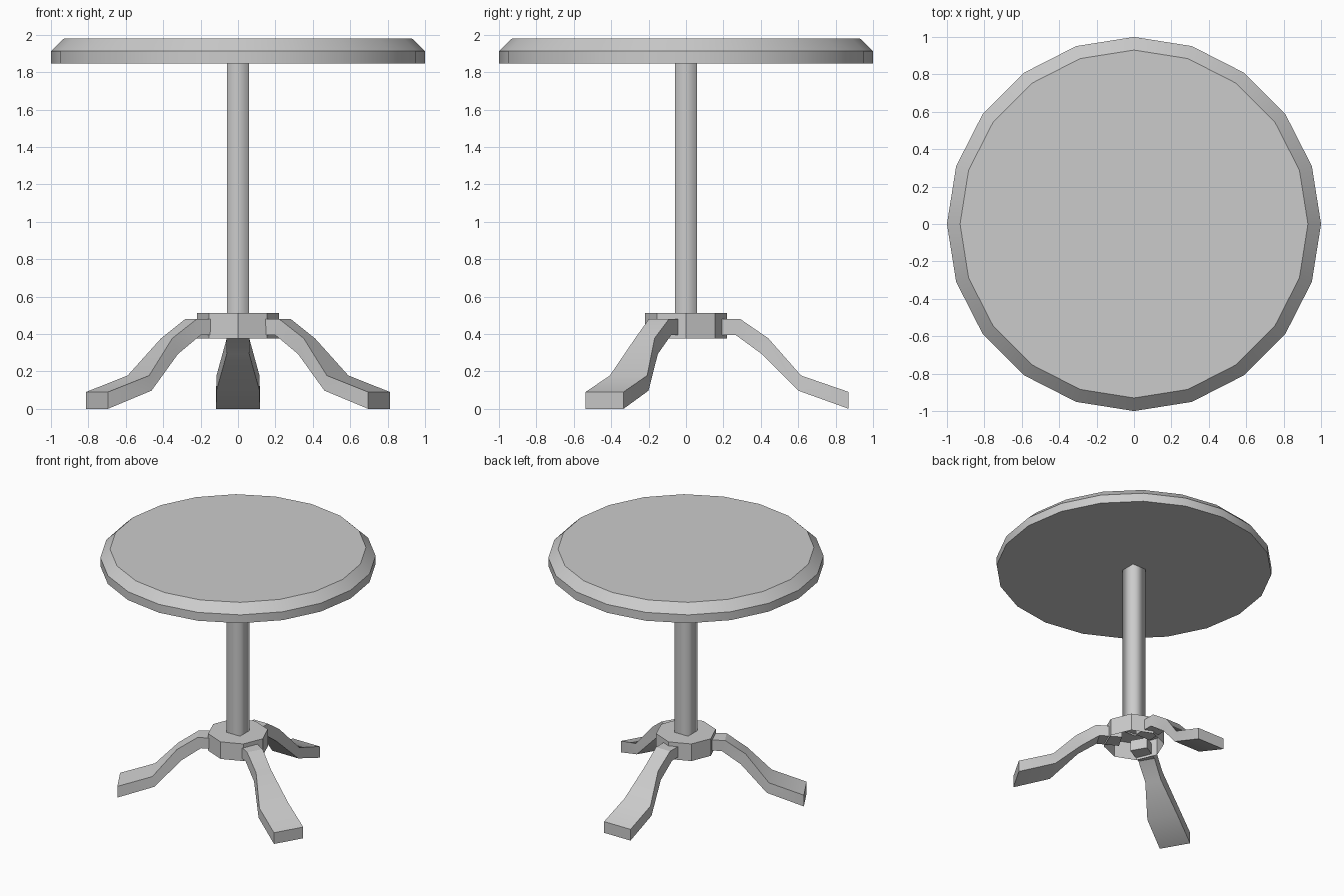
import bpy, bmesh
from math import cos, sin, radians, pi

if "Cube" in bpy.data.objects:
    bpy.data.objects.remove(bpy.data.objects["Cube"])


def make_object(name, rings, cap_first=True, cap_last=True, smooth_angle=None):
    """Skin a list of equally sized point rings into one mesh object."""
    bm = bmesh.new()
    loops = [[bm.verts.new(p) for p in ring] for ring in rings]
    n = len(rings[0])
    for a, b in zip(loops, loops[1:]):
        for i in range(n):
            j = (i + 1) % n
            bm.faces.new((a[i], a[j], b[j], b[i]))
    if cap_first:
        bm.faces.new(loops[0][::-1])
    if cap_last:
        bm.faces.new(loops[-1])
    bmesh.ops.recalc_face_normals(bm, faces=bm.faces[:])
    mesh = bpy.data.meshes.new(name)
    bm.to_mesh(mesh)
    bm.free()
    obj = bpy.data.objects.new(name, mesh)
    bpy.context.collection.objects.link(obj)
    if smooth_angle:
        bpy.ops.object.select_all(action='DESELECT')
        obj.select_set(True)
        bpy.context.view_layer.objects.active = obj
        bpy.ops.object.shade_smooth_by_angle(angle=radians(smooth_angle))
    return obj


def ring(radius, z, sides, turn=0.0):
    return [(radius * cos(turn + 2 * pi * i / sides),
             radius * sin(turn + 2 * pi * i / sides), z) for i in range(sides)]


# Round top with a chamfered upper rim
make_object("tabletop", [ring(1.0, 1.845, 20), ring(1.0, 1.912, 20),
                         ring(0.93, 1.98, 20)], smooth_angle=30)

# Square column, softly shaded, hidden ends left open
make_object("column", [ring(0.085, 0.50, 4, pi / 4), ring(0.085, 1.85, 4, pi / 4)],
            cap_first=False, cap_last=False, smooth_angle=120)

# Octagonal hub, open underneath
make_object("hub", [ring(0.22, 0.375, 8), ring(0.22, 0.512, 8)], cap_first=False)

# Leg stations: top (r, z), bottom (r, z), half width
STATIONS = [((0.10, 0.48), (0.10, 0.395), 0.065),
            ((0.29, 0.48), (0.265, 0.395), 0.062),
            ((0.44, 0.377), (0.405, 0.293), 0.06),
            ((0.615, 0.178), (0.60, 0.097), 0.115),
            ((0.87, 0.09), (0.87, 0.0), 0.117)]


def make_leg(name, degrees):
    c, s = cos(radians(degrees)), sin(radians(degrees))

    def place(r, side, z):
        return (r * c - side * s, r * s + side * c, z)

    rings = [[place(t[0], w, t[1]), place(t[0], -w, t[1]),
              place(b[0], -w, b[1]), place(b[0], w, b[1])] for t, b, w in STATIONS]
    make_object(name, rings, smooth_angle=30)


# Three splayed legs
for name, degrees in (("back_leg", 90), ("front_left_leg", 210), ("front_right_leg", 330)):
    make_leg(name, degrees)
